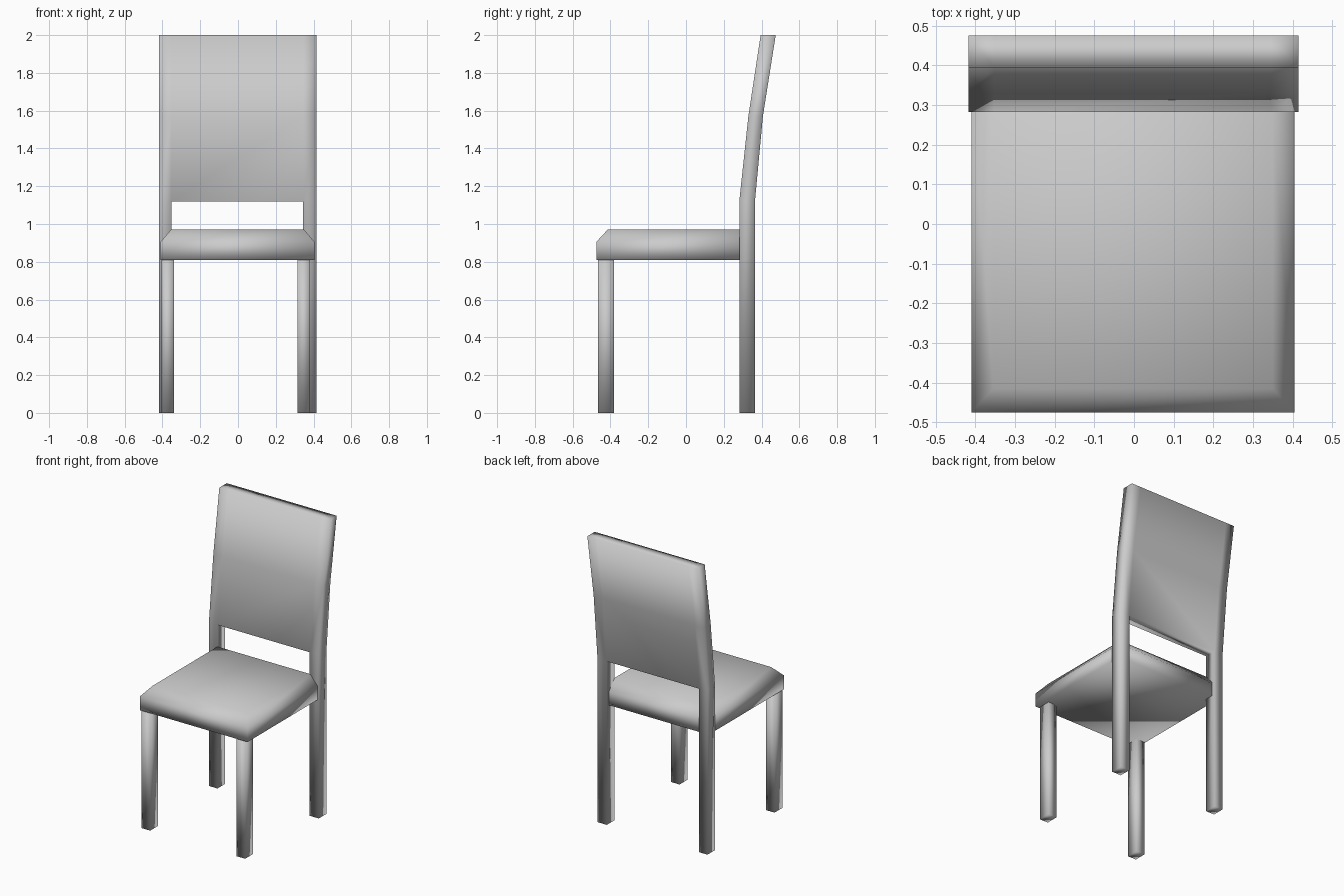
import bpy, bmesh

cube = bpy.data.objects.get("Cube")
if cube:
    bpy.data.objects.remove(cube, do_unlink=True)

grey = bpy.data.materials.new("light grey")
grey.use_nodes = True
COLOUR = (0.6, 0.6, 0.6, 1)
grey.diffuse_color = COLOUR
grey.node_tree.nodes["Principled BSDF"].inputs["Base Color"].default_value = COLOUR


def finish(bm, name):
    """Turn a bmesh into a smooth shaded grey object."""
    bmesh.ops.recalc_face_normals(bm, faces=bm.faces)
    for f in bm.faces:
        f.smooth = True
    mesh = bpy.data.meshes.new(name)
    bm.to_mesh(mesh)
    bm.free()
    mesh.materials.append(grey)
    obj = bpy.data.objects.new(name, mesh)
    bpy.context.collection.objects.link(obj)
    return obj


def stack(name, layers):
    """Loft rectangles (x0, x1, y0, y1, z) into one closed solid."""
    bm = bmesh.new()
    rings = [[bm.verts.new((x, y, z)) for x, y in
              ((x0, y0), (x1, y0), (x1, y1), (x0, y1))]
             for x0, x1, y0, y1, z in layers]
    for low, high in zip(rings, rings[1:]):
        for i in range(4):
            j = (i + 1) % 4
            bm.faces.new((low[i], low[j], high[j], high[i]))
    bm.faces.new(rings[0])
    bm.faces.new(rings[-1])
    return finish(bm, name)


# Seat cushion with a chamfered top
stack("seat", [(-0.41, 0.405, -0.475, 0.34, 0.81),
               (-0.41, 0.405, -0.475, 0.34, 0.905),
               (-0.355, 0.35, -0.415, 0.285, 0.97)])

# Front legs
for side, x0, x1 in (("right", -0.405, -0.34), ("left", 0.315, 0.38)):
    stack("front_leg_" + side, [(x0, x1, -0.465, -0.38, z) for z in (0, 0.82)])

# Rear legs and bent backrest: one arch-shaped sheet, given thickness
COLUMNS = (-0.418, -0.353, 0.345, 0.415)
ROWS = ((0, 0.282, 0.365), (1.12, 0.282, 0.365),
        (1.57, 0.33, 0.407), (2, 0.395, 0.475))
bm = bmesh.new()
front = [[bm.verts.new((x, y, z)) for x in COLUMNS] for z, y, _ in ROWS]
back = [[bm.verts.new((x, y, z)) for x in COLUMNS] for z, _, y in ROWS]
for r in range(3):
    for c in range(3):
        if r == 0 and c == 1:
            continue  # open gap between the legs
        for grid in (front, back):
            bm.faces.new((grid[r][c], grid[r][c + 1],
                          grid[r + 1][c + 1], grid[r + 1][c]))
# Close the rim between the two sheets
partner = {f: b for fr, br in zip(front, back) for f, b in zip(fr, br)}
for e in [e for e in bm.edges if e.is_boundary and all(v in partner for v in e.verts)]:
    a, b = e.verts
    bm.faces.new((a, b, partner[b], partner[a]))
finish(bm, "backrest_and_rear_legs")
